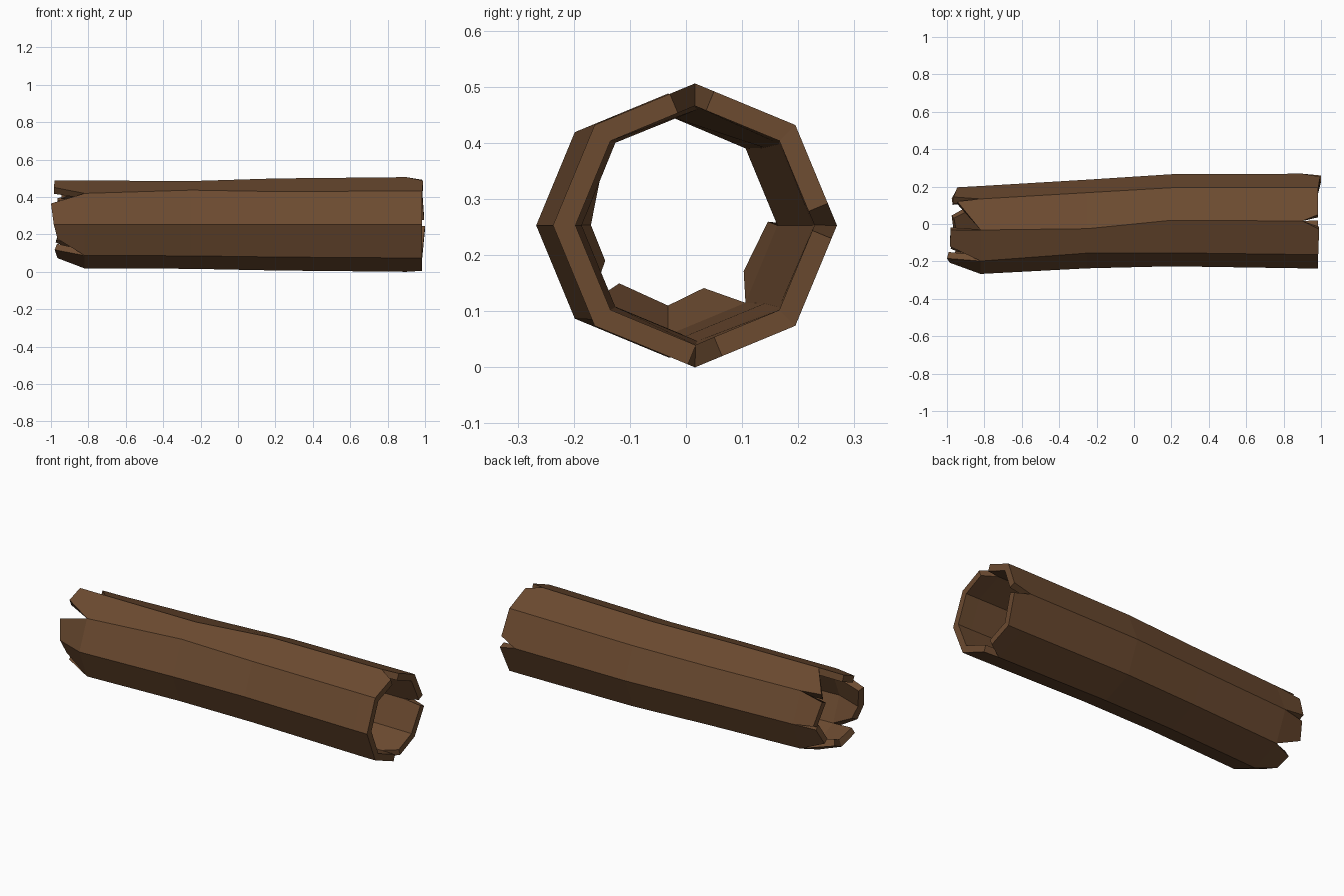
import bpy, bmesh
from math import cos, sin, pi
from mathutils import Vector

if "Cube" in bpy.data.objects:
    bpy.data.objects.remove(bpy.data.objects["Cube"])

# Trunk sections: x, centre y, radius
SECTIONS = [(-0.82, -0.032, 0.235), (-0.25, 0.0, 0.237), (0.2, 0.02, 0.246), (0.9, 0.016, 0.253)]
# Slight warp of some ridges: (section, corner) -> (dy, dz)
WARP = {(1, 2): (-0.025, -0.005), (1, 3): (0.012, 0.016), (2, 3): (0, 0.002)}

# Splintered tips per side panel: (position across panel, x, inward bend)
LEFT = [
    [(0.1, -0.945, 0.0), (0.85, -0.965, 0.0)],
    [(0.08, -0.945, 0.0)],
    [(0.0, -0.98, 0.0), (0.53, -0.985, 0.0)],
    [(0.2, -1.0, 0.035), (1.0, -0.985, 0.06)],
    [(0.0, -0.985, 0.06), (0.62, -0.965, 0.055)],
    [(0.2, -0.98, 0.055), (1.0, -0.965, 0.055)],
    [(0.0, -0.965, 0.055), (0.62, -0.975, 0.055)],
    [(0.35, -0.975, 0.025), (0.95, -0.95, 0.02)],
]
RIGHT = [
    [(0.22, 0.995, 0), (1, 0.985, 0)], [(0, 0.985, 0), (0.81, 0.985, 0)],
    [(0.25, 0.99, 0), (1, 0.985, 0)], [(0, 0.985, 0), (1, 0.985, 0)],
    [(0, 0.985, 0), (1, 0.985, 0)], [(0, 0.985, 0), (0.93, 0.985, 0)],
    [(0.27, 0.985, 0), (1, 0.985, 0)], [(0, 0.985, 0), (0.87, 1.0, 0)],
]


def corner(s, k):
    x, cy, r = SECTIONS[s]
    dy, dz = WARP.get((s, k % 8), (0, 0))
    a = k % 8 * pi / 4
    return Vector((x, cy + r * cos(a) + dy, 0.255 + r * sin(a) + dz))


def tip(s, k, spec):
    u, x, bend = spec
    p = corner(s, k).lerp(corner(s, k + 1), u)
    c = Vector((p.x, SECTIONS[s][1], 0.255))
    p -= (p - c).normalized() * bend
    p.x = x
    return p


bm = bmesh.new()


def face(points):
    bm.faces.new([bm.verts.new(p) for p in points])


# Eight bark panels, each with its broken ends
for k in range(8):
    for s in range(3):
        face([corner(s, k), corner(s, k + 1), corner(s + 1, k + 1), corner(s + 1, k)])
    face([corner(0, k + 1), corner(0, k)] + [tip(0, k, t) for t in LEFT[k]])
    face([corner(3, k), corner(3, k + 1)] + [tip(3, k, t) for t in reversed(RIGHT[k])])

bmesh.ops.remove_doubles(bm, verts=bm.verts, dist=0.0005)
bmesh.ops.recalc_face_normals(bm, faces=bm.faces)
# Make sure the bark faces outward
f = max(bm.faces, key=lambda q: q.calc_center_median().z)
if f.normal.z < 0:
    bmesh.ops.reverse_faces(bm, faces=bm.faces)
low = min(v.co.z for v in bm.verts)
bmesh.ops.translate(bm, verts=bm.verts, vec=(0, 0, -low))

mesh = bpy.data.meshes.new("hollow_log")
bm.to_mesh(mesh)
bm.free()
log = bpy.data.objects.new("hollow_log", mesh)
bpy.context.collection.objects.link(log)

# Wall thickness
wall = log.modifiers.new("wall", 'SOLIDIFY')
wall.thickness = 0.037
wall.offset = -1
wall.use_even_offset = True

bark = bpy.data.materials.new("bark")
bark.diffuse_color = (0.15, 0.07, 0.03, 1)
bark.use_nodes = True
bark.node_tree.nodes["Principled BSDF"].inputs["Base Color"].default_value = bark.diffuse_color
mesh.materials.append(bark)
